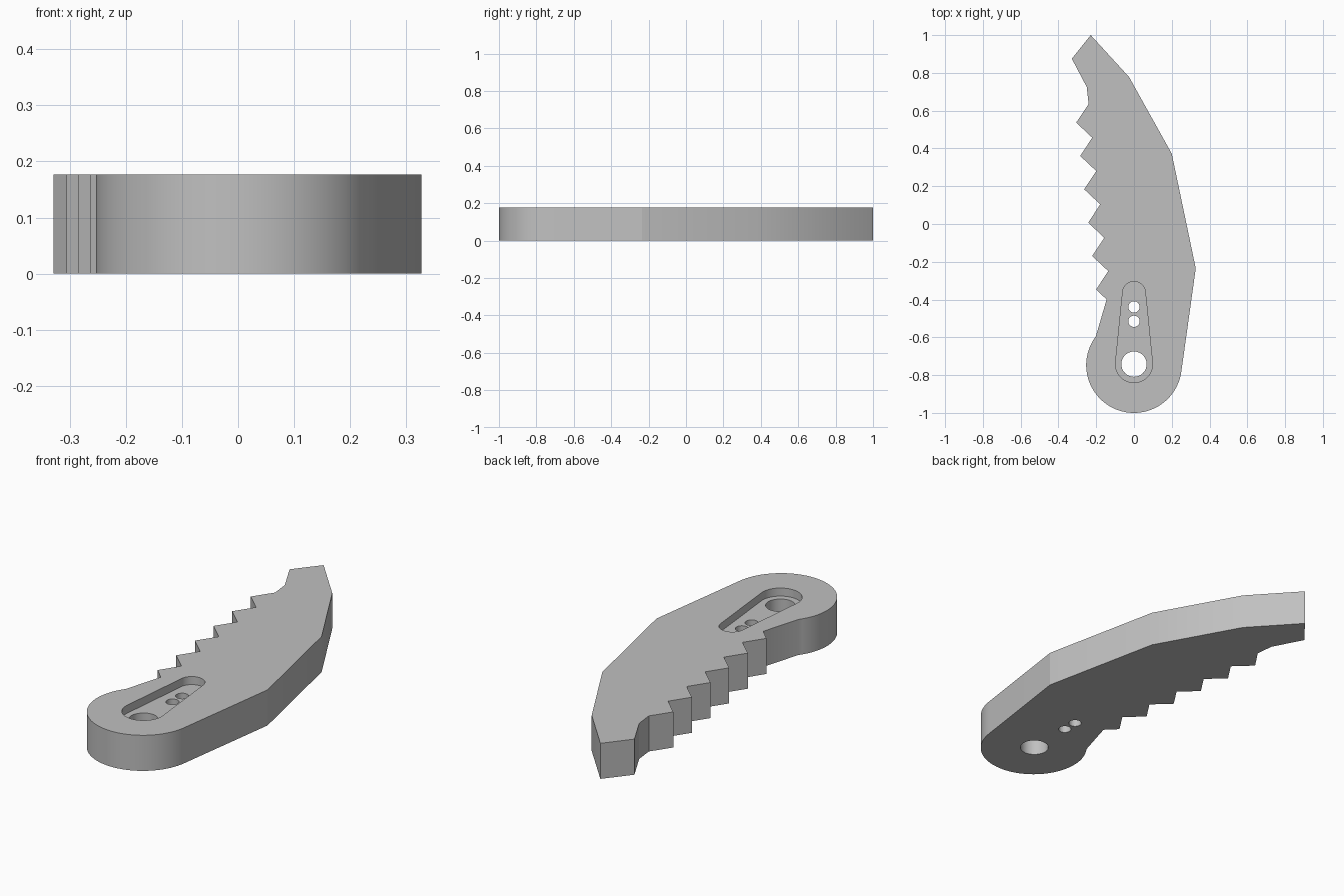
import bpy
import bmesh
from math import sin, cos, radians

cube = bpy.data.objects.get("Cube")
if cube:
    bpy.data.objects.remove(cube)

THICK = 0.177
FLOOR = 0.137
PIVOT_Y = -0.747


def arc(y, radius, start, end, steps):
    """Points on an arc centred on x = 0, angles in degrees."""
    angles = [radians(start + (end - start) * i / steps) for i in range(steps + 1)]
    return [(radius * cos(a), y + radius * sin(a)) for a in angles]


def prism(name, points, bottom, top):
    """Extrude a counter-clockwise outline between two heights."""
    bm = bmesh.new()
    base = bm.faces.new([bm.verts.new((x, y, bottom)) for x, y in points])
    ext = bmesh.ops.extrude_face_region(bm, geom=[base])
    moved = [v for v in ext["geom"] if isinstance(v, bmesh.types.BMVert)]
    bmesh.ops.translate(bm, vec=(0, 0, top - bottom), verts=moved)
    bmesh.ops.recalc_face_normals(bm, faces=bm.faces)
    mesh = bpy.data.meshes.new(name)
    bm.to_mesh(mesh)
    bm.free()
    obj = bpy.data.objects.new(name, mesh)
    bpy.context.collection.objects.link(obj)
    return obj


def cut(body, cutter):
    """Subtract the cutter from the body and remove it."""
    cutter.hide_render = True
    mod = body.modifiers.new(cutter.name, "BOOLEAN")
    mod.operation = "DIFFERENCE"
    mod.solver = "EXACT"
    mod.object = cutter
    bpy.context.view_layer.objects.active = body
    bpy.ops.object.modifier_apply(modifier=mod.name)
    bpy.data.objects.remove(cutter)


# Curved back of the blade, up to the blunt tip
outline = [(0.327, -0.235), (0.2, 0.372), (-0.026, 0.778), (-0.229, 1.0),
           (-0.329, 0.875), (-0.25, 0.725), (-0.24, 0.635)]
# Six evenly spaced teeth, each followed by a notch
for i in range(6):
    outline.append((-0.306 + 0.0212 * i, 0.537 - 0.1766 * i))
    if i < 5:
        outline.append((-0.221 + 0.0212 * i, 0.457 - 0.1766 * i))
outline.append((-0.145, -0.4))
# Rounded pivot end
outline += arc(PIVOT_Y, 0.253, 143, 352, 48)
blade = prism("serrated_blade", outline, 0, THICK)

# Tapered recess in the top
slot = arc(-0.364, 0.06, 6, 174, 24) + arc(-0.742, 0.098, 174, 366, 28)
cut(blade, prism("recess_cutter", slot, FLOOR, THICK + 0.1))

# Pivot hole and two pin holes, right through
for y, radius in ((-0.742, 0.067), (-0.515, 0.03), (-0.439, 0.03)):
    ring = arc(y, radius, 0, 360, 32)[:-1]
    cut(blade, prism("hole_cutter", ring, -0.1, THICK + 0.1))

# Plain grey finish
grey = bpy.data.materials.new("plain_grey")
grey.use_nodes = True
colour = (0.53, 0.53, 0.53, 1)
grey.diffuse_color = colour
grey.node_tree.nodes["Principled BSDF"].inputs["Base Color"].default_value = colour
blade.data.materials.clear()
blade.data.materials.append(grey)

# Smooth the rounded walls, keep the corners crisp
bpy.ops.object.select_all(action="DESELECT")
blade.select_set(True)
bpy.context.view_layer.objects.active = blade
bpy.ops.object.shade_smooth_by_angle(angle=radians(19))
